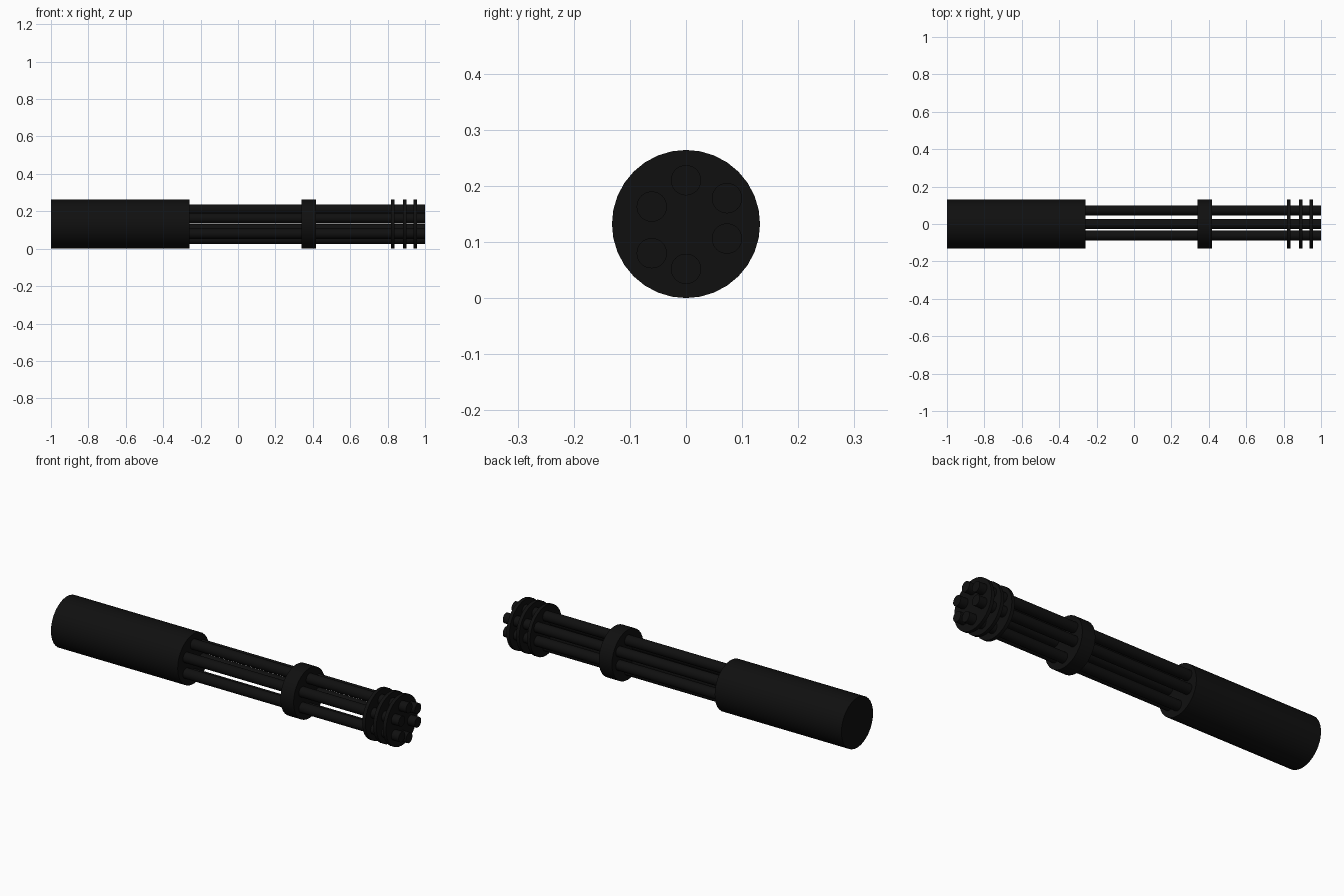
import bpy
import math

if "Cube" in bpy.data.objects:
    bpy.data.objects.remove(bpy.data.objects["Cube"])

R = 0.132          # radius of housing and discs; also the axis height
mat = bpy.data.materials.new("black_metal")
mat.diffuse_color = (0.005, 0.005, 0.005, 1)
mat.use_nodes = True
mat.node_tree.nodes["Principled BSDF"].inputs["Base Color"].default_value = mat.diffuse_color


def rod(name, x0, x1, radius, y=0.0, z=R, sides=32):
    """Capped cylinder running along x."""
    bpy.ops.mesh.primitive_cylinder_add(
        vertices=sides, radius=radius, depth=x1 - x0,
        location=((x0 + x1) / 2, y, z), rotation=(0, math.pi / 2, 0))
    ob = bpy.context.object
    ob.name = name
    ob.data.materials.append(mat)
    bpy.ops.object.shade_smooth_by_angle(angle=math.radians(30))
    return ob


# Rear housing and middle clamp
rod("housing", -1.0, -0.26, R)
rod("middle_clamp", 0.34, 0.417, R)

# Thin muzzle discs
for i, x in enumerate((0.827, 0.891, 0.948)):
    rod(f"muzzle_disc_{i + 1}", x - 0.009, x + 0.009, R)

# Six tubes in a slightly uneven ring
tubes = [(0, 0.21), (0.073, 0.178), (0.073, 0.106),
         (0, 0.052), (-0.061, 0.08), (-0.061, 0.163)]
for i, (y, z) in enumerate(tubes):
    rod(f"tube_{i + 1}", -0.27, 1.0, 0.027, y, z)
